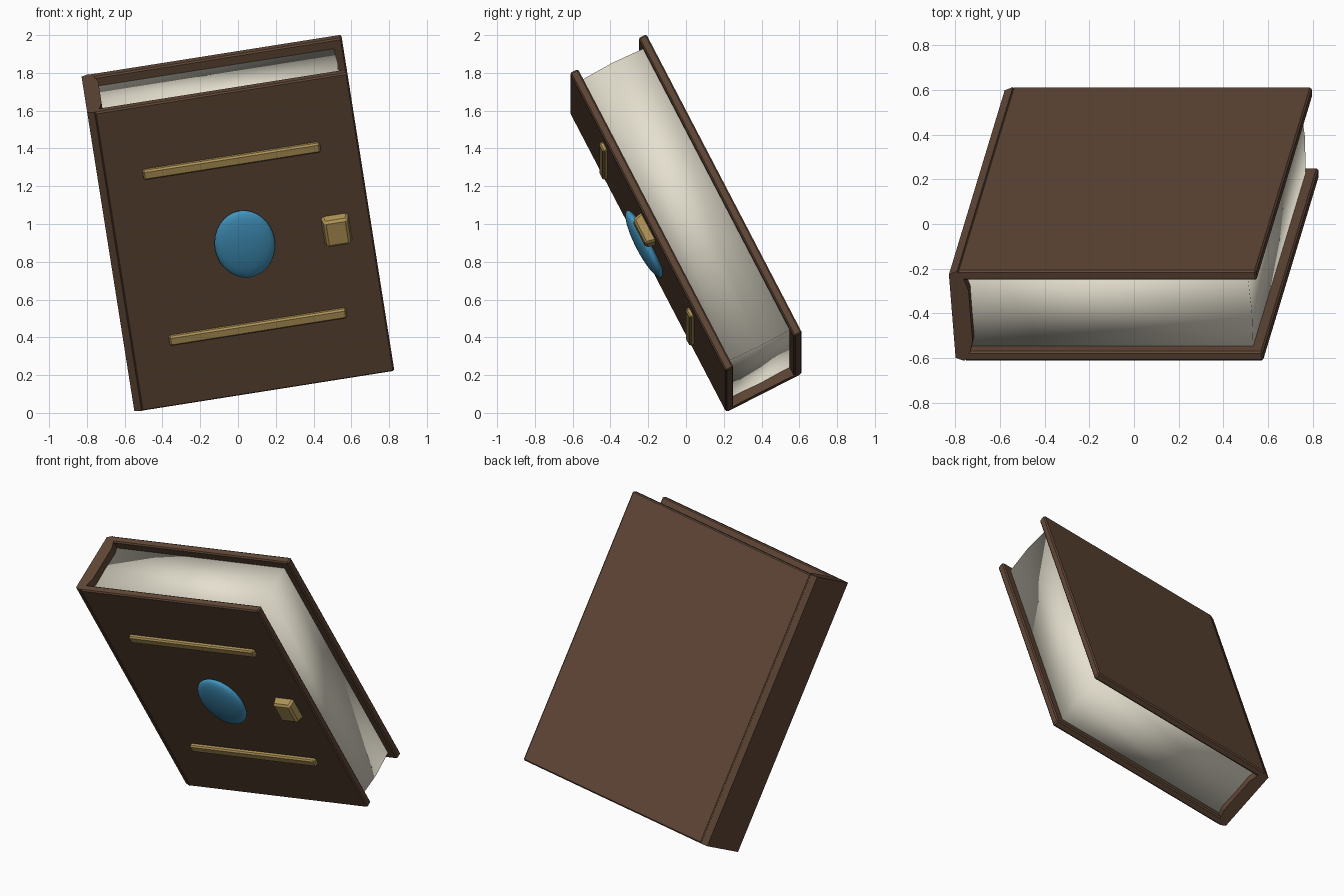
import bpy, bmesh, math
from mathutils import Matrix, Vector

if "Cube" in bpy.data.objects:
    bpy.data.objects.remove(bpy.data.objects["Cube"])

# Book size: width, height, thickness, cover board thickness
W, H, T, C = 1.355, 1.80, 0.455, 0.048

# Tilted book frame: x across the cover, y up the cover, z out of the front
U = Vector((0.988, 0.0, 0.156)).normalized()
V = Vector((-0.138, -0.458, 0.878))
V = (V - U * V.dot(U)).normalized()
N = U.cross(V)
FRAME = Matrix.Translation((-0.51, 0.21, 0.008)) @ Matrix((U, V, N)).transposed().to_4x4()


def material(name, color):
    m = bpy.data.materials.new(name)
    m.diffuse_color = (*color, 1)
    m.use_nodes = True
    m.node_tree.nodes["Principled BSDF"].inputs["Base Color"].default_value = m.diffuse_color
    return m


LEATHER = material("brown leather", (0.115, 0.062, 0.037))
PAPER = material("cream paper", (0.78, 0.74, 0.62))
BRASS = material("brass", (0.44, 0.30, 0.095))
BLUE = material("blue gem", (0.055, 0.30, 0.52))


def finish(bm, name, mat, bevel=0.0, smooth=True):
    bmesh.ops.recalc_face_normals(bm, faces=bm.faces)
    if bevel:
        bmesh.ops.bevel(bm, geom=bm.edges[:], offset=bevel, segments=1, affect='EDGES')
    for f in bm.faces:
        f.smooth = smooth
    me = bpy.data.meshes.new(name)
    bm.to_mesh(me)
    bm.free()
    me.materials.append(mat)
    ob = bpy.data.objects.new(name, me)
    bpy.context.collection.objects.link(ob)
    ob.matrix_world = FRAME
    return ob


def box(lo, hi):
    bm = bmesh.new()
    bmesh.ops.create_cube(bm, size=1)
    for v in bm.verts:
        v.co = [a + (b - a) * (c + 0.5) for a, b, c in zip(lo, hi, v.co)]
    return bm


# Cover boards
for name, z in (("front_cover", -C), ("back_cover", -T)):
    finish(box((0, 0, z), (W, H, z + C)), name, LEATHER, 0.008, False)

# Spine: chamfered section run along the height
section = [(0.0, -0.002), (-0.038, -0.018), (-0.038, -T + 0.018), (0.0, -T + 0.002),
           (0.03, -T + C), (0.045, -T + 0.1), (0.045, -0.1), (0.03, -C)]
bm = bmesh.new()
face = bm.faces.new([bm.verts.new((x, 0, z)) for x, z in section])
ext = bmesh.ops.extrude_face_region(bm, geom=[face])
bmesh.ops.translate(bm, vec=(0, H, 0),
                    verts=[v for v in ext["geom"] if isinstance(v, bmesh.types.BMVert)])
finish(bm, "spine", LEATHER, 0, False)

# Page block: softly shaded, edges bulging slightly at mid thickness
bm = box((0.03, 0.05, -T + C), (W - 0.05, H - 0.055, -C))
across = [e for e in bm.edges if abs(e.verts[0].co.z - e.verts[1].co.z) > 0.1]
mid = bmesh.ops.subdivide_edges(bm, edges=across, cuts=1, use_grid_fill=True)
for v in bm.verts:
    if abs(v.co.z + T / 2) < 0.01:
        v.co.x += 0.008 if v.co.x > W / 2 else 0
        v.co.y += 0.006 if v.co.y > H / 2 else -0.006
finish(bm, "pages", PAPER)

# Brass bars above and below the gem
for name, y in (("lower_bar", 0.395), ("upper_bar", 1.395)):
    finish(box((W / 2 - 0.475, y - 0.028, -0.01), (W / 2 + 0.475, y + 0.028, 0.024)),
           name, BRASS, 0.009, False)

# Clasp: block tapering to a smaller front face
bm = box((1.095, 0.805, -0.01), (1.245, 0.98, 0.055))
for v in bm.verts:
    if v.co.z > 0.05:
        v.co.x += 0.012 if v.co.x < 1.17 else -0.012
        v.co.y += 0.012 if v.co.y < 0.89 else -0.012
finish(bm, "clasp", BRASS, 0.012, False)

# Flattened oval gem
bm = bmesh.new()
bmesh.ops.create_uvsphere(bm, u_segments=32, v_segments=16, radius=1)
bmesh.ops.transform(bm, verts=bm.verts,
                    matrix=Matrix.Translation((W / 2, 0.9, 0.022)) @ Matrix.Diagonal((0.16, 0.2, 0.045, 1)))
finish(bm, "gem", BLUE)
